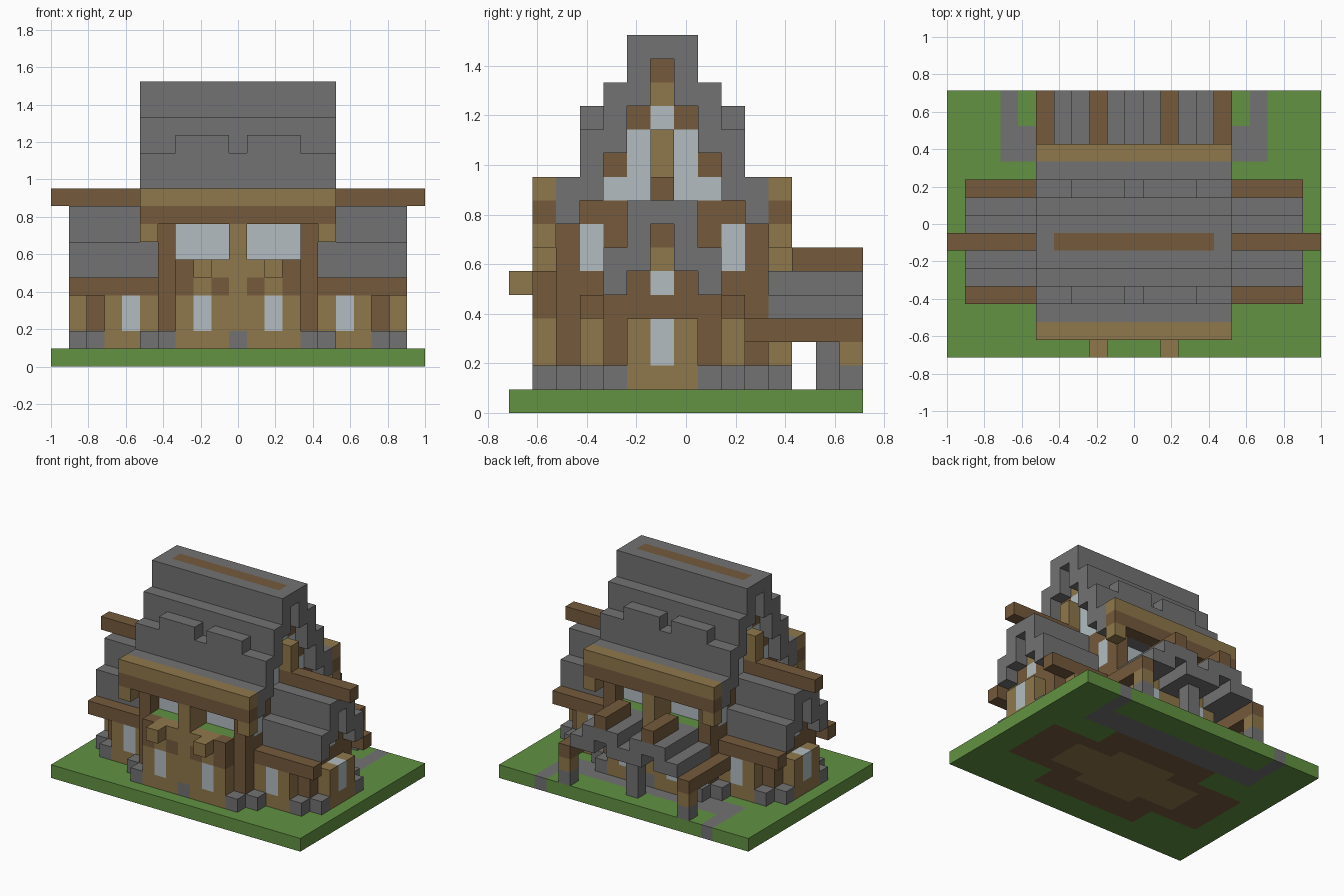
import bpy
import bmesh
from mathutils import Vector

cube = bpy.data.objects.get("Cube")
if cube:
    bpy.data.objects.remove(cube)

UNIT = 2 / 21      # size of one block
MIDDLE = 6         # row under the ridge


def linear(c):
    c /= 255
    return c / 12.92 if c < 0.04 else ((c + 0.055) / 1.055) ** 2.4


def make_material(name, rgb):
    mat = bpy.data.materials.new(name)
    colour = (*[linear(c) for c in rgb], 1)
    mat.use_nodes = True
    mat.diffuse_color = colour
    node = next(n for n in mat.node_tree.nodes if n.type == "BSDF_PRINCIPLED")
    node.inputs["Base Color"].default_value = colour
    node.inputs["Roughness"].default_value = 0.9
    return mat


grass = make_material("grass", (98, 146, 66))
stone = make_material("stone", (114, 114, 114))
oak = make_material("light_timber", (143, 119, 75))
beam = make_material("dark_timber", (117, 90, 60))
glass = make_material("pale_glass", (178, 188, 192))

blocks = {}


def span(value):
    return range(value[0], value[1] + 1) if isinstance(value, tuple) else (value,)


def fill(part, mat, across, deep, high, both=True):
    """Fill blocks, mirrored left to right and, if both, front to back."""
    for x in span(across):
        for y in span(deep):
            for z in span(high):
                for side in (x, -x):
                    for row in {y, 2 * MIDDLE - y} if both else {y}:
                        blocks[side, row, z] = (part, mat)


# Ground with path and floor
fill("ground", grass, (0, 10), (0, 14), 0, False)
fill("ground", beam, (0, 8), (4, 8), 0)
fill("ground", beam, (0, 4), (2, 10), 0)
fill("ground", oak, (0, 5), (5, 7), 0)
fill("ground", oak, (0, 2), (4, 8), 0)
fill("ground", stone, (0, 7), (11, 12), 0, False)
fill("ground", stone, 7, (13, 14), 0, False)

# Main hall walls
fill("hall_side_wall", beam, 4, (2, 4), (1, 8))
fill("hall_side_wall", glass, 4, 3, (6, 7))
fill("hall_facade", oak, (0, 3), 1, (1, 4))
fill("hall_facade", glass, 2, 1, (2, 3))
fill("hall_facade", stone, 0, 1, 1)
fill("hall_facade", beam, 1, 1, 4)
fill("hall_facade", beam, 3, 1, (4, 5))
fill("hall_facade", oak, (0, 2), 1, 5)
fill("hall_facade", oak, 0, 1, (6, 7))
fill("planter", grass, (0, 3), 2, 5)
fill("upper_window", glass, (1, 3), 3, (6, 7))
fill("upper_window", oak, 0, (2, 3), (6, 7))
fill("window_bracket", oak, 2, 0, 5, False)
fill("hall_foundation", stone, 4, 1, 1)
fill("hall_foundation", stone, (4, 5), 2, 1)

# Side wings
fill("wing_front_wall", oak, (5, 7), 3, (1, 3))
fill("wing_front_wall", glass, 6, 3, (2, 3))
fill("wing_end_wall", oak, 9, (5, 7), (1, 3))
fill("wing_end_wall", glass, 9, 6, (2, 3))
fill("wing_corner_post", beam, 8, 4, (1, 3))
fill("wing_foundation", stone, 8, (3, 4), 1)
fill("wing_foundation", stone, 9, 4, 1)
fill("wing_foundation", stone, 5, 3, 1)
fill("wing_eave_beam", beam, (5, 9), 3, 4)
fill("wing_gable", beam, 8, (4, 8), 4)
fill("wing_gable", beam, 8, 5, 5)
fill("wing_gable", glass, 8, 6, 5)
fill("wing_gable", oak, 8, 6, 6)
fill("wing_gable", beam, 8, 6, 7)
fill("wing_roof", stone, (5, 9), 4, (5, 6))
fill("wing_roof", stone, (5, 9), 5, (6, 8))
fill("wing_roof", stone, (5, 9), 6, 8)

# Gables of the hall
fill("hall_gable", glass, 4, (4, 5), 9)
fill("hall_gable", beam, 4, 4, 10)
fill("hall_gable", glass, 4, 5, (10, 11))
fill("hall_gable", beam, 4, 5, 12)
fill("hall_gable", glass, 4, 6, 12)
fill("hall_gable", oak, 4, 6, 13)
fill("hall_gable", beam, 4, 6, 14)
fill("gable_post", oak, (4, 5), 6, (10, 11))
fill("ridge_pole", beam, (4, 10), 6, 9)

# Main roof: each stone course is row range and height
for rows, height in ((2, 8), ((2, 3), 9), (3, 10), ((3, 4), 11), (4, 12),
                     ((4, 5), 13), (5, 14), ((5, 7), 15)):
    fill("main_roof", stone, (0, 5), rows, height)
fill("roof_hump", stone, (1, 3), 3, 12)
fill("main_roof", beam, (0, 4), MIDDLE, 15)
fill("eave_plate", oak, (0, 5), 1, 9)
fill("eave_beam", beam, (0, 5), 1, 8)
fill("eave_bracket", oak, 5, 1, 7)

# Back porch with twin ridges
fill("porch_roof", stone, 0, (11, 14), 4, False)
fill("porch_roof", stone, (3, 4), (11, 14), 4, False)
fill("porch_roof", stone, 1, (11, 14), (4, 5), False)
fill("porch_roof", stone, (2, 3), (11, 14), 5, False)
fill("porch_ridge", beam, 2, (12, 14), 6, False)
fill("porch_side_beam", beam, 5, (10, 14), 3, False)
fill("porch_post", oak, 5, 14, 2, False)
fill("porch_post", stone, 5, 14, 1, False)
fill("porch_pillar", stone, 0, 13, (1, 3), False)

# Turn the blocks of each part into one mesh of exposed faces
NORMALS = [Vector(n) * s for n in ((1, 0, 0), (0, 1, 0), (0, 0, 1)) for s in (1, -1)]


def block_centre(cell):
    x, y, z = cell
    return Vector((x, y - 7, z + 0.5))


for part in sorted({p for p, m in blocks.values()}):
    mesh = bpy.data.meshes.new(part)
    bm = bmesh.new()
    mats = []
    for cell, (owner, mat) in blocks.items():
        if owner != part:
            continue
        if mat not in mats:
            mats.append(mat)
        for normal in NORMALS:
            if tuple(a + int(b) for a, b in zip(cell, normal)) in blocks:
                continue
            u = Vector((normal.y, normal.z, normal.x)) / 2
            v = normal.cross(u)
            mid = block_centre(cell) + normal / 2
            corners = (mid + u + v, mid - u + v, mid - u - v, mid + u - v)
            face = bm.faces.new([bm.verts.new(c * UNIT) for c in corners])
            face.material_index = mats.index(mat)
    bmesh.ops.remove_doubles(bm, verts=bm.verts, dist=UNIT / 100)
    bm.to_mesh(mesh)
    bm.free()
    for mat in mats:
        mesh.materials.append(mat)
    bpy.context.collection.objects.link(bpy.data.objects.new(part, mesh))
